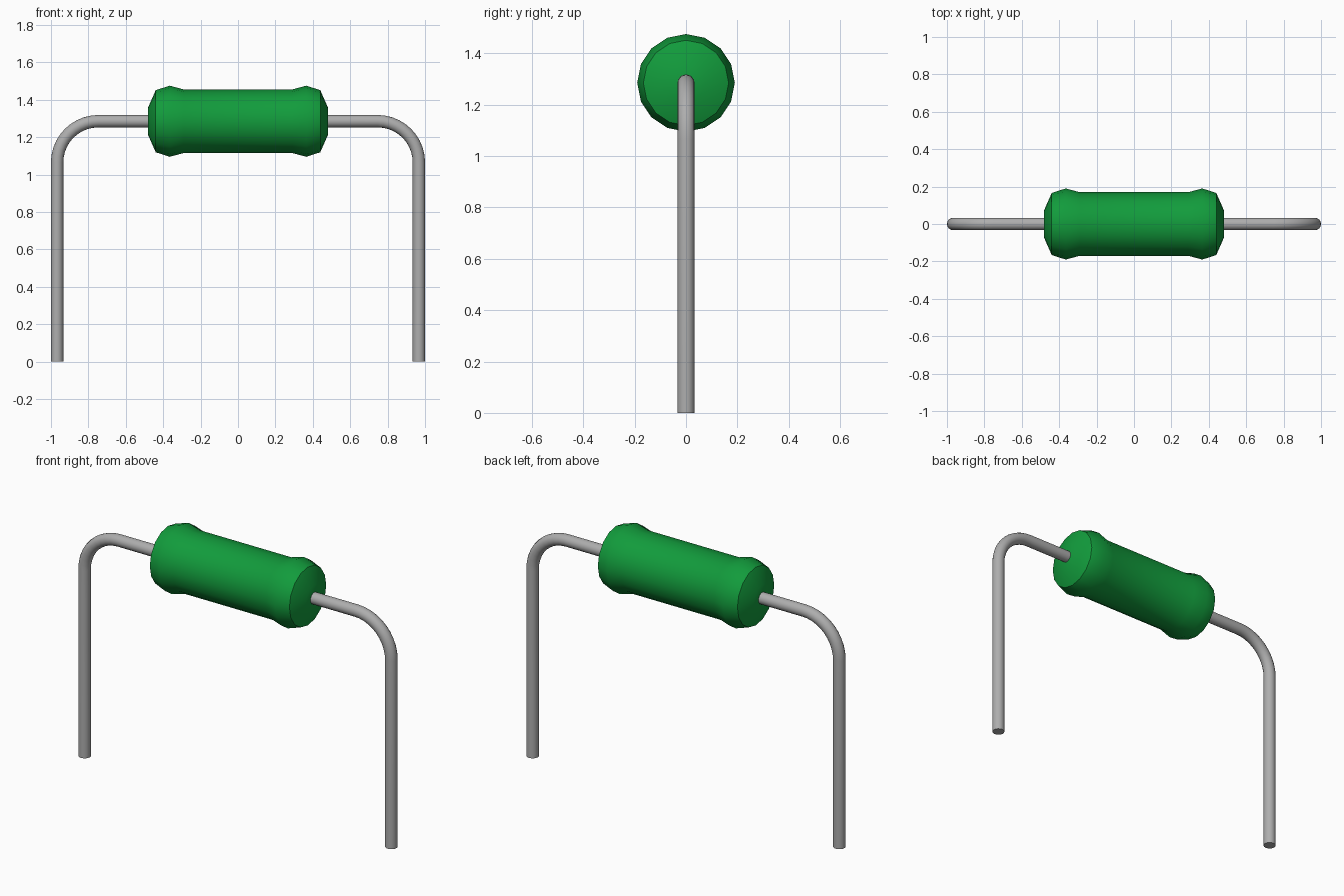
import bpy, bmesh, math
from mathutils import Matrix

if "Cube" in bpy.data.objects:
    bpy.data.objects.remove(bpy.data.objects["Cube"])

AXIS_Z = 1.285
WIRE_R = 0.033
LEG_X = 1 - WIRE_R
BEND_R = 0.22


def material(name, color):
    mat = bpy.data.materials.new(name)
    mat.use_nodes = True
    mat.diffuse_color = color
    bsdf = mat.node_tree.nodes["Principled BSDF"]
    bsdf.inputs["Base Color"].default_value = color
    bsdf.inputs["Roughness"].default_value = 0.6
    return mat


def shade(obj, degrees):
    bpy.ops.object.select_all(action='DESELECT')
    obj.select_set(True)
    bpy.context.view_layer.objects.active = obj
    bpy.ops.object.shade_smooth_by_angle(angle=math.radians(degrees))


green = material("green coating", (0.006, 0.33, 0.045, 1))
grey = material("grey metal", (0.42, 0.42, 0.42, 1))

# Body: mirrored half profile (x, radius) revolved around the x axis
half = [(0.48, 0.075), (0.44, 0.166), (0.365, 0.19), (0.29, 0.17)]
profile = half + [(-x, r) for x, r in reversed(half)]
SIDES = 16
bm = bmesh.new()
rings = []
for x, r in profile:
    ring = bmesh.ops.create_circle(
        bm, segments=SIDES, radius=r,
        matrix=Matrix.Translation((x, 0, AXIS_Z)) @ Matrix.Rotation(math.pi / 2, 4, 'Y'))
    rings.append(ring["verts"])
for a, b in zip(rings, rings[1:]):
    for i in range(SIDES):
        j = (i + 1) % SIDES
        bm.faces.new((a[i], a[j], b[j], b[i]))
bm.faces.new(rings[0])
bm.faces.new(rings[-1])
bmesh.ops.recalc_face_normals(bm, faces=bm.faces)
mesh = bpy.data.meshes.new("resistor_body")
bm.to_mesh(mesh)
bm.free()
body = bpy.data.objects.new("resistor_body", mesh)
bpy.context.collection.objects.link(body)
mesh.materials.append(green)
shade(body, 40)

# Wire leads: each runs out of the body, bends down and stands on the ground
STEPS = 10
for name, side in (("left_lead", 1), ("right_lead", -1)):
    path = [(0.4, AXIS_Z)]
    for i in range(STEPS + 1):
        t = math.pi / 2 * i / STEPS
        path.append((LEG_X - BEND_R + BEND_R * math.sin(t),
                     AXIS_Z - BEND_R + BEND_R * math.cos(t)))
    path.append((LEG_X, 0))
    curve = bpy.data.curves.new(name, 'CURVE')
    curve.dimensions = '3D'
    curve.bevel_depth = WIRE_R
    curve.bevel_resolution = 6
    curve.use_fill_caps = True
    spline = curve.splines.new('POLY')
    spline.points.add(len(path) - 1)
    for point, (x, z) in zip(spline.points, path):
        point.co = (side * x, 0, z, 1)
    lead = bpy.data.objects.new(name, curve)
    bpy.context.collection.objects.link(lead)
    curve.materials.append(grey)
    bpy.ops.object.select_all(action='DESELECT')
    lead.select_set(True)
    bpy.context.view_layer.objects.active = lead
    bpy.ops.object.convert(target='MESH')
    # Weld the end caps to the tube
    lead = bpy.context.view_layer.objects.active
    bm = bmesh.new()
    bm.from_mesh(lead.data)
    bmesh.ops.remove_doubles(bm, verts=bm.verts, dist=0.0005)
    bmesh.ops.recalc_face_normals(bm, faces=bm.faces)
    bm.to_mesh(lead.data)
    bm.free()
    shade(lead, 40)
